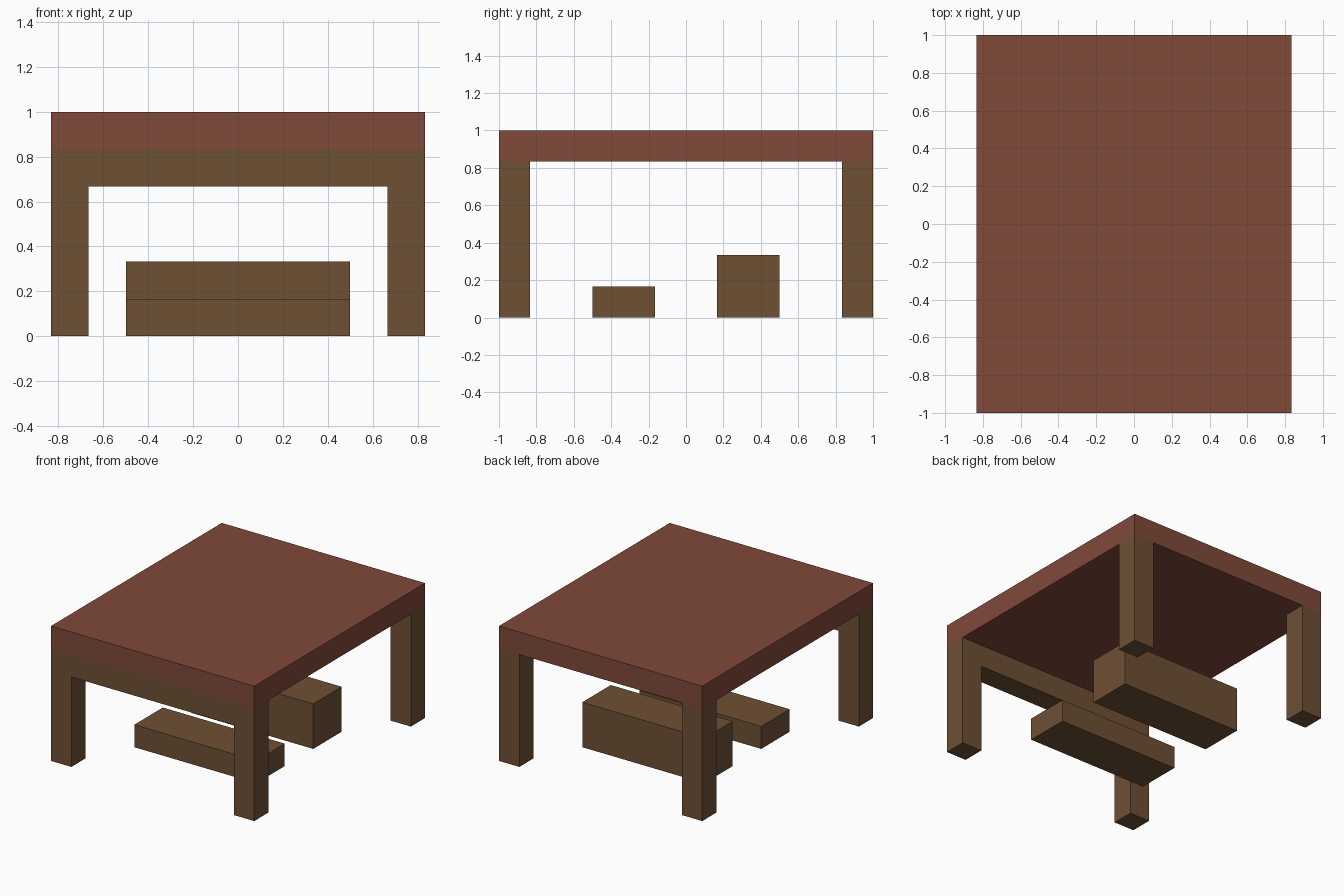
import bpy
import bmesh

cube = bpy.data.objects.get("Cube")
if cube:
    bpy.data.objects.remove(cube, do_unlink=True)

U = 1 / 6  # every size is a multiple of this unit


def make_material(name, rgb):
    mat = bpy.data.materials.new(name)
    mat.use_nodes = True
    color = (*rgb, 1.0)
    mat.diffuse_color = color
    mat.node_tree.nodes["Principled BSDF"].inputs["Base Color"].default_value = color
    return mat


red = make_material("reddish_brown", (0.216, 0.067, 0.042))
wood = make_material("wood_brown", (0.156, 0.080, 0.034))


def extrude_profile(name, profile, y0, y1, mat):
    """Extrude an x-z outline from y0 to y1; all values are in units."""
    bm = bmesh.new()
    face = bm.faces.new([bm.verts.new((x * U, y0 * U, z * U)) for x, z in profile])
    new = bmesh.ops.extrude_face_region(bm, geom=[face])["geom"]
    verts = [v for v in new if isinstance(v, bmesh.types.BMVert)]
    bmesh.ops.translate(bm, verts=verts, vec=(0, (y1 - y0) * U, 0))
    bmesh.ops.recalc_face_normals(bm, faces=bm.faces)
    mesh = bpy.data.meshes.new(name)
    bm.to_mesh(mesh)
    bm.free()
    mesh.materials.append(mat)
    obj = bpy.data.objects.new(name, mesh)
    bpy.context.collection.objects.link(obj)
    return obj


def box(name, x0, x1, y0, y1, z0, z1, mat):
    return extrude_profile(name, [(x0, z0), (x1, z0), (x1, z1), (x0, z1)], y0, y1, mat)


# Thick top slab
box("table_top", -5, 5, -6, 6, 5, 6, red)

# Front legs joined by an apron
extrude_profile("front_frame", [(-5, 0), (-4, 0), (-4, 4), (4, 4),
                                (4, 0), (5, 0), (5, 5), (-5, 5)], -6, -5, wood)

# Free-standing back legs
for side, x in (("right", -5), ("left", 4)):
    box(f"back_leg_{side}", x, x + 1, 5, 6, 0, 5, wood)

# Low and tall blocks beneath the top
box("low_step", -3, 3, -3, -1, 0, 1, wood)
box("tall_bench", -3, 3, 1, 3, 0, 2, wood)
